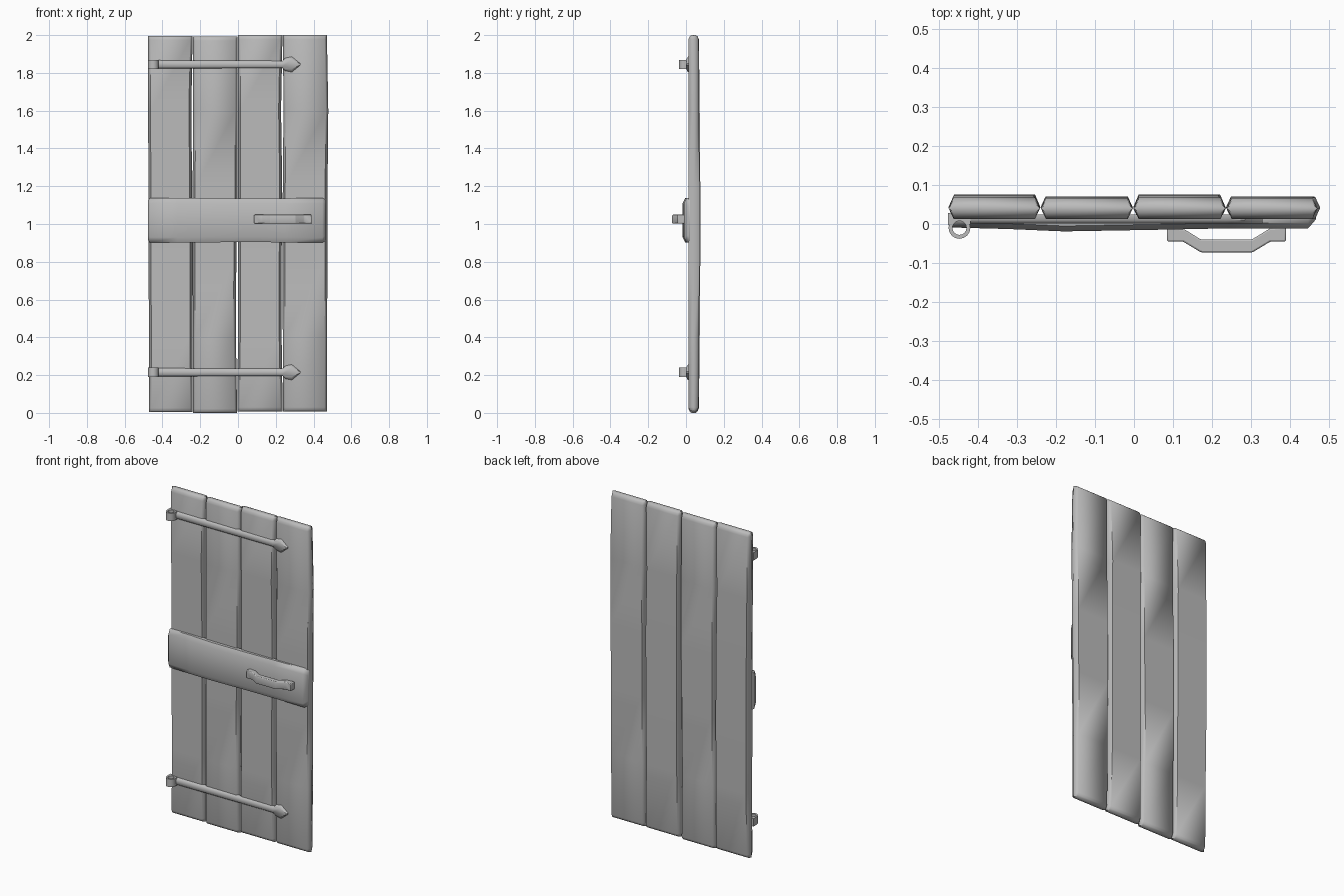
import bpy
import bmesh
import math

default = bpy.data.objects.get("Cube")
if default:
    bpy.data.objects.remove(default, do_unlink=True)

grey = bpy.data.materials.new("plain grey")
grey.use_nodes = True
grey.diffuse_color = (0.5, 0.5, 0.5, 1)
grey.node_tree.nodes["Principled BSDF"].inputs["Base Color"].default_value = (0.5, 0.5, 0.5, 1)


def loft(name, rings, angle, bevel=0.0):
    """Skin a closed solid through rings of points, with capped ends."""
    bm = bmesh.new()
    loops = [[bm.verts.new(p) for p in ring] for ring in rings]
    n = len(loops[0])
    for a, b in zip(loops, loops[1:]):
        for i in range(n):
            j = (i + 1) % n
            bm.faces.new((a[i], a[j], b[j], b[i]))
    bm.faces.new(loops[0][::-1])
    bm.faces.new(loops[-1])
    bmesh.ops.recalc_face_normals(bm, faces=bm.faces)
    mesh = bpy.data.meshes.new(name)
    bm.to_mesh(mesh)
    bm.free()
    mesh.materials.append(grey)
    obj = bpy.data.objects.new(name, mesh)
    bpy.context.collection.objects.link(obj)
    if bevel:
        mod = obj.modifiers.new("soft edges", 'BEVEL')
        mod.width = bevel
        mod.segments = 2
        mod.limit_method = 'ANGLE'
    bpy.ops.object.select_all(action='DESELECT')
    obj.select_set(True)
    bpy.context.view_layer.objects.active = obj
    bpy.ops.object.shade_smooth_by_angle(angle=math.radians(angle))
    return obj


def section(a0, a1, b0, b1, ca, cb):
    """Six-sided board section with pointed sides: bounds in a and b, chamfer ca."""
    mid = (b0 + b1) / 2 + cb
    return [(a0, mid), (a0 + ca, b0), (a1 - ca, b0),
            (a1, mid), (a1 - ca, b1), (a0 + ca, b1)]


# Upright planks, slightly warped along their length
def plank(name, left, right, bottom, top, back, bow):
    rings = []
    steps = len(left)
    ends = [(0.0, 0.016), (0.008, 0.006), (0.022, 0.0)]
    levels = [(bottom + d, s, 0.0) for d, s in ends]
    levels += [(bottom + (top - bottom) * i / (steps - 1), 0.0, i) for i in range(1, steps - 1)]
    levels += [(top - d, s, steps - 1) for d, s in reversed(ends)]
    for z, shrink, i in levels:
        warp = bow * math.sin(math.pi * z / 2)
        ring = section(left[int(i)], right[int(i)], 0.013 + shrink + warp * 0.3,
                       back - shrink + warp, 0.013, 0.0)
        rings.append([(x, y, z) for x, y in ring])
    loft(name, rings, 65)


plank("plank_right_outer", [-.472, -.471, -.474, -.474, -.476, -.476],
      [-.241, -.241, -.241, -.243, -.247, -.241], 0.004, 1.996, 0.068, 0.008)
plank("plank_right_inner", [-.239, -.239, -.24, -.24, -.238, -.239],
      [-.005, -.011, -.009, -.003, -.003, -.003], 0.0, 1.993, 0.067, 0.004)
plank("plank_left_inner", [-.002, -.001, 0, -.001, -.001, -.001],
      [.236, .231, .231, .234, .228, .235], 0.008, 2.0, 0.068, 0.008)
plank("plank_left_outer", [.238, .237, .236, .237, .241, .238],
      [.471, .472, .473, .474, .478, .471], 0.008, 2.0, 0.067, 0.004)

# Middle crossbar, bowed forward toward the hinge side
bar = []
for x, front, inset in [(-.476, .004, .012), (-.466, -.009, .001), (-.32, -.013, 0),
                        (-.18, -.019, .002), (.05, -.015, .003), (.25, -.011, .002),
                        (.447, -.011, 0), (.467, .012, .012)]:
    low, high = 0.901 + inset, 1.138 - inset
    bar.append([(x, y, z) for y, z in [
        (.022, low), (min(front + .014, .02), low), (front, low + .028),
        (front, high - .028), (min(front + .014, .02), high), (.022, high)]])
loft("crossbar", bar, 60)

# Hinge straps with spearhead tips, and open barrels at the edge
strap_half = [(-.43, .022), (.235, .019), (.25, .034), (.285, .041), (.33, .004)]
outline = strap_half + [(x, -h) for x, h in reversed(strap_half)]
for place, z in (("lower", 0.215), ("upper", 1.845)):
    rings = [[(x, y, z + h * s) for x, h in outline]
             for y, s in ((.024, 1), (.010, 1), (.001, .6))]
    loft(place + "_hinge_strap", rings, 50)

    # Barrel: a tube wrapped around the pin axis, joined back into the door
    cx, cy, sides = -.448, -.010, 16
    rings = []
    for r, dz in ((.028, -.024), (.028, .024), (.018, .024), (.018, -.024), (.028, -.024)):
        rings.append([(cx + r * math.cos(t), cy + r * math.sin(t), z + dz)
                      for t in (math.tau * i / sides for i in range(sides))])
    tube = loft(place + "_hinge_barrel", rings, 40)
    bm = bmesh.new()
    bm.from_mesh(tube.data)
    caps = [f for f in bm.faces if len(f.verts) > 4]
    bmesh.ops.delete(bm, geom=caps, context='FACES')
    bmesh.ops.remove_doubles(bm, verts=bm.verts, dist=0.0001)
    bmesh.ops.recalc_face_normals(bm, faces=bm.faces)
    bm.to_mesh(tube.data)
    bm.free()
    leaf = [(-.477, .028), (-.477, -.004), (-.468, .008), (-.428, .008),
            (-.42, -.004), (-.42, .028)]
    loft(place + "_hinge_leaf", [[(x, y, z + d) for x, y in leaf] for d in (-.024, .024)], 40)

# Pull handle on the crossbar
inner = [(.085, -.008), (.13, -.014), (.172, -.040), (.302, -.040), (.348, -.012), (.39, -.008)]
outer = [(.39, -.045), (.35, -.045), (.304, -.073), (.172, -.073), (.126, -.045), (.085, -.045)]
loft("handle", [[(x, y, z) for x, y in inner + outer] for z in (1.003, 1.049)], 40, 0.004)
